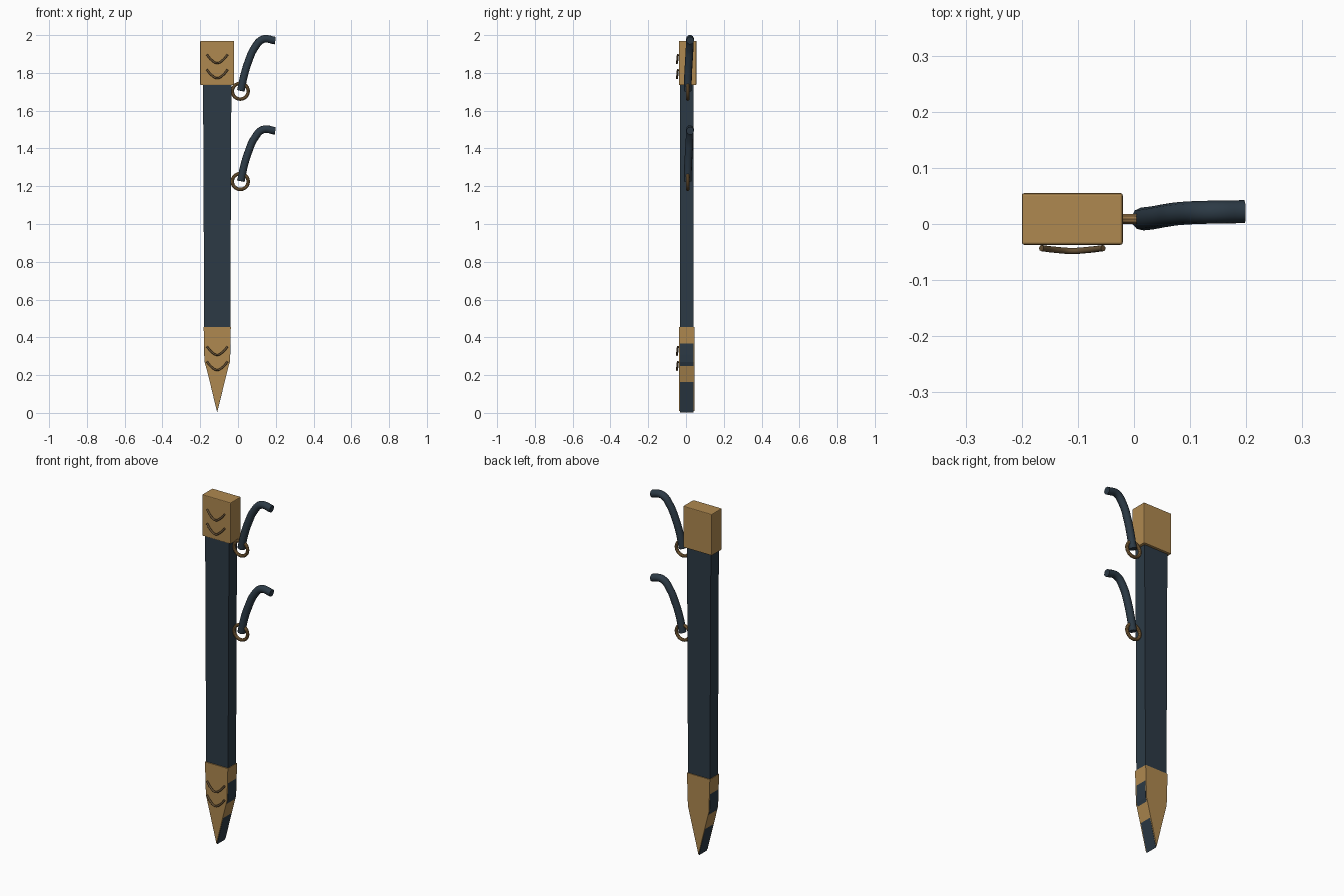
import bpy, bmesh, math
from mathutils import Vector

cube = bpy.data.objects.get("Cube")
if cube:
    bpy.data.objects.remove(cube, do_unlink=True)

CX = -0.11      # centre line of the scabbard
DROP = 0.478    # spacing between the two hangers


def make_material(name, rgb):
    mat = bpy.data.materials.new(name)
    mat.use_nodes = True
    color = (*rgb, 1)
    mat.diffuse_color = color
    node = next(n for n in mat.node_tree.nodes if n.type == 'BSDF_PRINCIPLED')
    node.inputs["Base Color"].default_value = color
    return mat


brass = make_material("brass", (0.43, 0.25, 0.08))
leather = make_material("dark_blue_leather", (0.025, 0.042, 0.06))
ring_bronze = make_material("ring_bronze", (0.30, 0.17, 0.06))
dark_bronze = make_material("dark_bronze", (0.13, 0.08, 0.035))


def slab(name, half_profile, y0, y1, mat, bevel=0.0):
    """Extrude a mirrored (half width, z) outline from y0 to y1."""
    right = [(CX + w, z) for w, z in half_profile]
    left = [(CX - w, z) for w, z in reversed(half_profile) if w > 0]
    bm = bmesh.new()
    face = bm.faces.new([bm.verts.new((x, y0, z)) for x, z in right + left])
    ext = bmesh.ops.extrude_face_region(bm, geom=[face])
    verts = [g for g in ext["geom"] if isinstance(g, bmesh.types.BMVert)]
    bmesh.ops.translate(bm, verts=verts, vec=(0, y1 - y0, 0))
    bmesh.ops.recalc_face_normals(bm, faces=bm.faces[:])
    mesh = bpy.data.meshes.new(name)
    bm.to_mesh(mesh)
    bm.free()
    obj = bpy.data.objects.new(name, mesh)
    bpy.context.collection.objects.link(obj)
    mesh.materials.append(mat)
    if bevel:
        mod = obj.modifiers.new("soft_edges", 'BEVEL')
        mod.width = bevel
        mod.segments = 2
    return obj


def tube(name, points, radius, mat):
    """Round tube along a smooth path through the points."""
    curve = bpy.data.curves.new(name, 'CURVE')
    curve.dimensions = '3D'
    curve.bevel_depth = radius
    curve.bevel_resolution = 3
    curve.resolution_u = 6
    curve.use_fill_caps = True
    spline = curve.splines.new('BEZIER')
    spline.bezier_points.add(len(points) - 1)
    for bp, co in zip(spline.bezier_points, points):
        bp.co = Vector(co)
        bp.handle_left_type = bp.handle_right_type = 'AUTO'
    curve.materials.append(mat)
    obj = bpy.data.objects.new(name, curve)
    bpy.context.collection.objects.link(obj)
    return obj


# Leather body, with edges that surface through the sides of the tip fitting
slab("scabbard_body",
     [(0, 0.003), (0.0215, 0.09), (0.0393, 0.165), (0.0485, 0.21), (0.061, 0.25),
      (0.0675, 0.27), (0.069, 0.31), (0.0692, 0.355), (0.069, 0.455), (0.075, 1.75)],
     -0.031, 0.041, leather)

# Brass fittings
slab("tip_fitting", [(0, 0.01), (0.066, 0.27), (0.072, 0.455)],
     -0.037, 0.046, brass)
slab("throat_fitting", [(0.09, 1.735), (0.09, 1.97)],
     -0.037, 0.055, brass, bevel=0.004)

# Curved ornaments on the front of both fittings
for i, z in enumerate((1.852, 1.772, 0.307, 0.227)):
    shape = [(-0.055, -0.043, 0.045), (-0.03, -0.046, 0.016), (0, -0.048, 0),
             (0.03, -0.046, 0.016), (0.055, -0.043, 0.045)]
    tube(f"front_ornament_{i + 1}", [(CX + x, y, z + dz) for x, y, dz in shape],
         0.0055, dark_bronze)

# Two hangers, each a ring and a bent strap
for i, label in enumerate(("upper", "lower")):
    drop = i * DROP
    bpy.ops.mesh.primitive_torus_add(
        location=(0.012, 0.009, 1.703 - drop), rotation=(math.pi / 2, 0, 0),
        major_radius=0.042, minor_radius=0.009,
        major_segments=32, minor_segments=10)
    ring = bpy.context.object
    ring.name = label + "_ring"
    ring.data.materials.append(ring_bronze)
    bpy.ops.object.shade_smooth_by_angle()

    path = [(0.015, 0.009, 1.705), (0.033, 0.011, 1.79), (0.055, 0.015, 1.86),
            (0.086, 0.019, 1.93), (0.132, 0.021, 1.978), (0.197, 0.022, 1.971)]
    tube(label + "_strap", [(x, y, z - drop) for x, y, z in path], 0.0205, leather)
